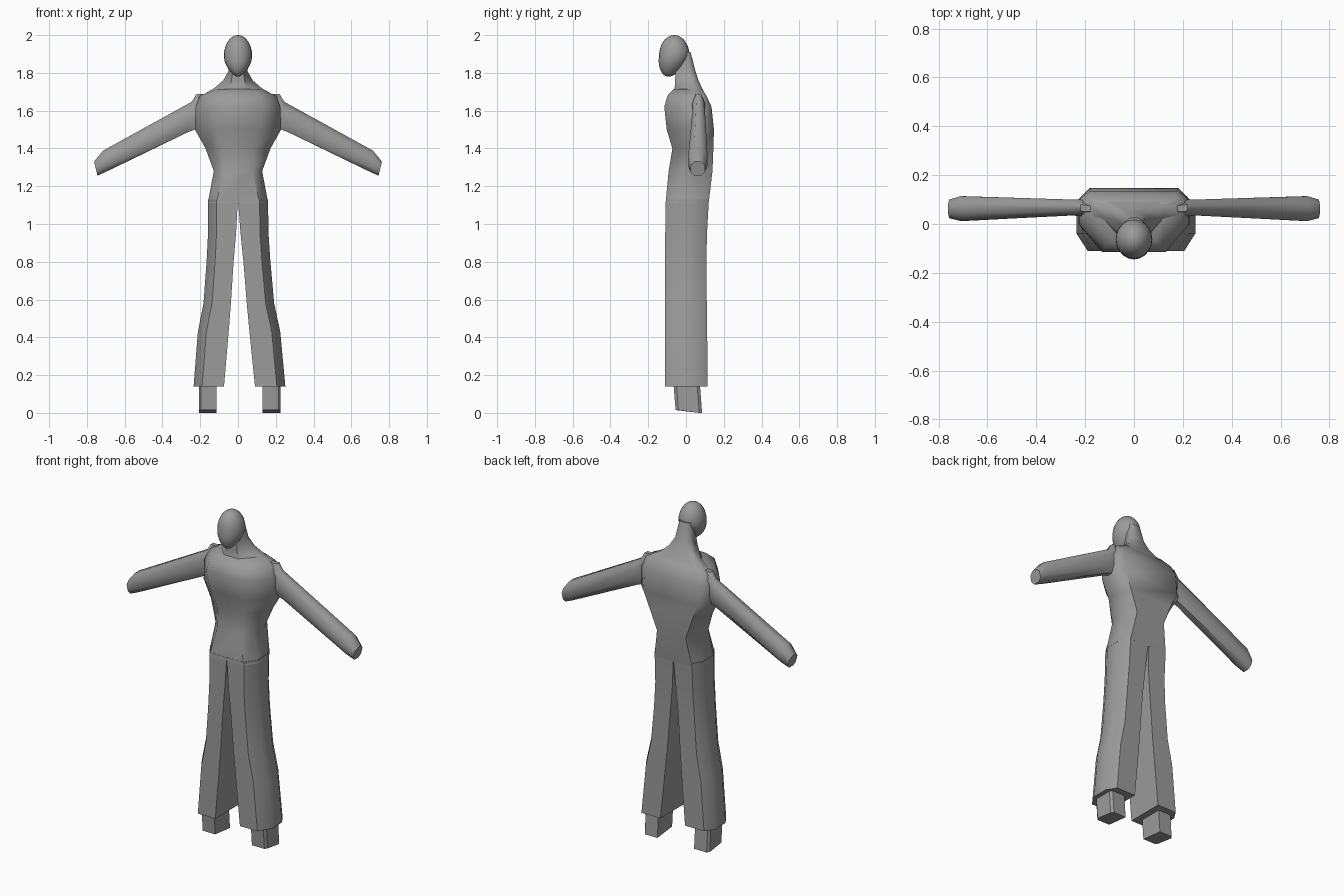
import bpy
import bmesh
from math import radians

cube = bpy.data.objects.get("Cube")
if cube:
    bpy.data.objects.remove(cube, do_unlink=True)

# One plain clay colour for the whole figure
clay = bpy.data.materials.new("clay grey")
clay.use_nodes = True
GREY = (0.33, 0.33, 0.33, 1)
clay.diffuse_color = GREY
clay.node_tree.nodes["Principled BSDF"].inputs["Base Color"].default_value = GREY


def finish(name, bm, angle=50):
    bmesh.ops.recalc_face_normals(bm, faces=bm.faces)
    mesh = bpy.data.meshes.new(name)
    bm.to_mesh(mesh)
    bm.free()
    mesh.materials.append(clay)
    obj = bpy.data.objects.new(name, mesh)
    bpy.context.collection.objects.link(obj)
    bpy.ops.object.select_all(action="DESELECT")
    obj.select_set(True)
    bpy.context.view_layer.objects.active = obj
    bpy.ops.object.shade_smooth_by_angle(angle=radians(angle))
    return obj


def loft(name, rings, angle=50):
    """Skin a list of equal-length point rings and cap both ends."""
    bm = bmesh.new()
    loops = [[bm.verts.new(p) for p in ring] for ring in rings]
    n = len(loops[0])
    for a, b in zip(loops, loops[1:]):
        for i in range(n):
            j = (i + 1) % n
            bm.faces.new((a[i], a[j], b[j], b[i]))
    bm.faces.new(loops[0])
    bm.faces.new(loops[-1])
    return finish(name, bm, angle)


def body_ring(z, front_w, side_w, back_w, front, side_f, side_b, back):
    half = [(front_w, front), (side_w, side_f), (side_w, side_b), (back_w, back)]
    outline = half + [(-x, y) for x, y in reversed(half)]
    return [(x, y, z) for x, y in outline]


# Torso: hips, waist, chest and upper back
loft("torso", [body_ring(*r) for r in (
    (1.11, .115, .160, .125, -.108, -.04, .06, .120),
    (1.28, .075, .128, .095, -.092, -.03, .07, .140),
    (1.40, .085, .172, .140, -.072, -.01, .09, .145),
    (1.50, .115, .228, .180, -.102, .00, .10, .148),
    (1.62, .130, .225, .180, -.115, .00, .10, .135),
    (1.68, .120, .200, .170, -.098, .02, .09, .108),
    (1.715, .085, .120, .120, -.065, .02, .08, .085),
)])

# Neck flaring into the shoulders
loft("neck", [body_ring(*r) for r in (
    (1.67, .060, .210, .170, -.060, .04, .09, .108),
    (1.72, .045, .125, .085, -.060, .03, .07, .085),
    (1.76, .035, .078, .050, -.058, .02, .05, .066),
    (1.81, .028, .050, .028, -.055, .00, .03, .050),
    (1.91, .025, .036, .018, -.055, -.02, .01, .024),
)])

# Egg-shaped head, tapering forward to the chin
bm = bmesh.new()
bmesh.ops.create_uvsphere(bm, u_segments=20, v_segments=14, radius=1)
for v in bm.verts:
    low = max(0, -v.co.z)
    v.co.x *= .075 * (1 - .32 * low * low)
    v.co.y = v.co.y * .081 * (1 - .15 * low) - .062 - .03 * low
    v.co.z = 1.89 + v.co.z * .11
finish("head", bm, 80)

# Arm section as (fraction downward, fraction backward)
ARM_SECTION = [(0, .3), (0, .7), (.25, 1), (.75, 1),
               (1, .75), (1, .25), (.75, 0), (.25, 0)]
# Arm stations: top x, top z, bottom x, bottom z, front y, back y
ARM = [
    (.150, 1.690, .170, 1.50, .030, .090),
    (.220, 1.688, .228, 1.50, .033, .100),
    (.245, 1.647, .265, 1.486, .035, .100),
    (.715, 1.388, .695, 1.278, .012, .114),
    (.762, 1.330, .744, 1.256, .024, .100),
]
# Trouser leg stations: height, inner x, outer x, front y, back y
LEG = [
    (.14, .082, .243, -.110, .115),
    (.43, .055, .218, -.110, .112),
    (.58, .042, .187, -.110, .110),
    (.80, .026, .169, -.110, .108),
    (.95, .012, .160, -.110, .111),
    (1.13, .000, .159, -.107, .121),
]

for side, s in (("left", 1), ("right", -1)):
    # Straight sleeve and blunt hand
    loft(side + "_arm", [[
        (s * (tx + (bx - tx) * d), yf + (yb - yf) * k, tz + (bz - tz) * d)
        for d, k in ARM_SECTION] for tx, tz, bx, bz, yf, yb in ARM])

    # Flared trouser leg with a flat inner face
    rings = []
    for z, inner, outer, yf, yb in LEG:
        shift = .008 * (1.13 - z)
        outline = [(inner, yf), (outer - .045, yf), (outer, yf + .07),
                   (outer, yb - .055), (outer - .035, yb), (inner, yb)]
        rings.append([(s * x + shift, y, z) for x, y in outline])
    loft(side + "_trouser_leg", rings)

    # Block foot with a slightly sloping sole
    foot = []
    for front_z, back_z, slide in ((.015, 0, .01), (.20, .20, -.005)):
        foot.append([(s * x + .009, y + slide, z) for x, y, z in (
            (.122, -.065, front_z), (.205, -.065, front_z),
            (.216, -.050, front_z), (.216, .060, back_z),
            (.205, .075, back_z), (.122, .075, back_z))])
    loft(side + "_foot", foot, 30)
